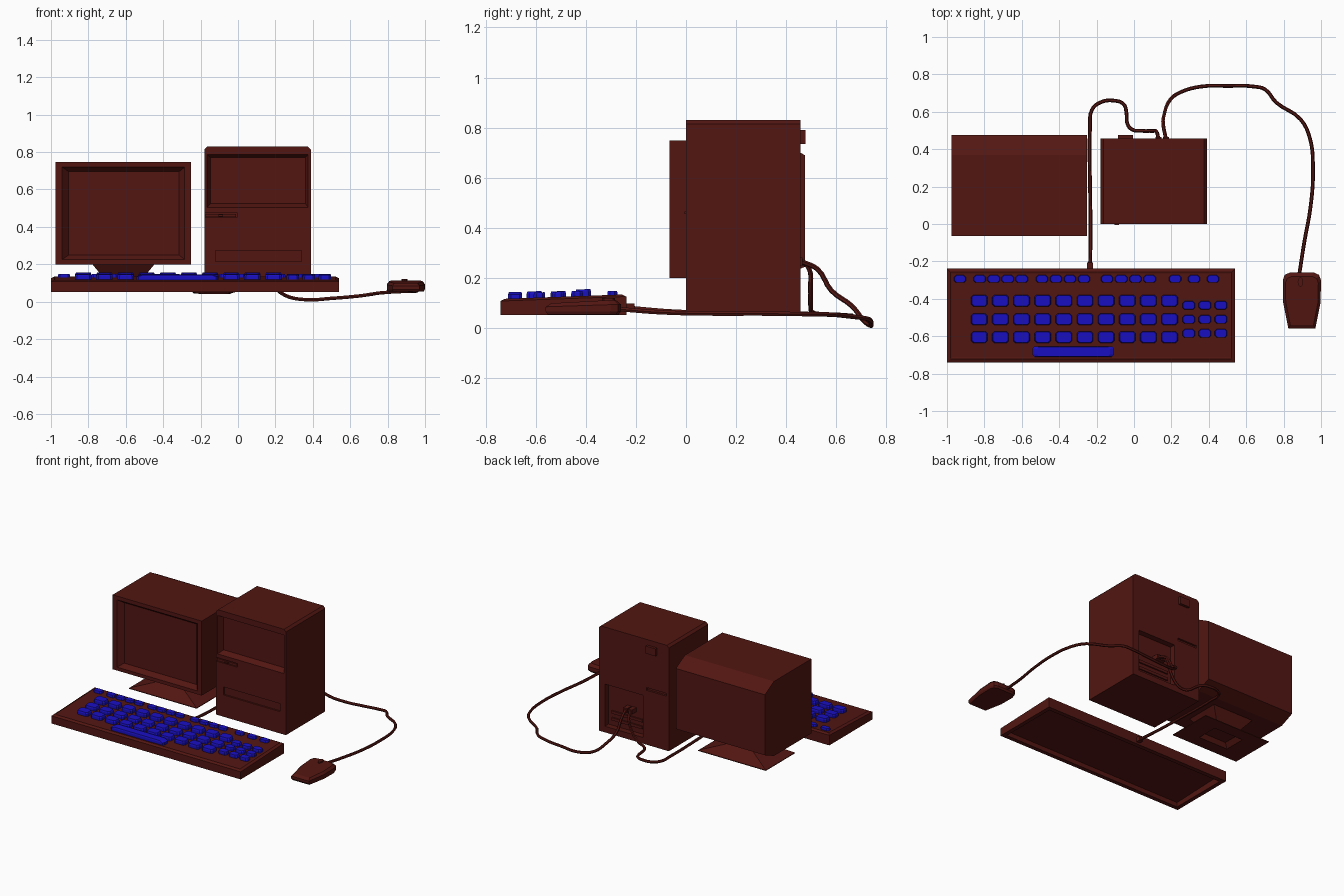
import bpy, bmesh

if "Cube" in bpy.data.objects:
    bpy.data.objects.remove(bpy.data.objects["Cube"])


def material(name, rgb):
    m = bpy.data.materials.new(name)
    m.diffuse_color = (*rgb, 1)
    m.use_nodes = True
    m.node_tree.nodes["Principled BSDF"].inputs["Base Color"].default_value = m.diffuse_color
    return m


RED = material("dark_red", (0.085, 0.008, 0.006))
BLUE = material("key_blue", (0.01, 0.005, 0.55))


def loft(name, rings, mat=RED):
    """Skin a list of equal-sized rings and cap both ends."""
    bm = bmesh.new()
    loops = [[bm.verts.new(p) for p in r] for r in rings]
    n = len(rings[0])
    for a, b in zip(loops, loops[1:]):
        for i in range(n):
            j = (i + 1) % n
            bm.faces.new((a[i], a[j], b[j], b[i]))
    bm.faces.new(loops[0][::-1])
    bm.faces.new(loops[-1])
    bmesh.ops.recalc_face_normals(bm, faces=bm.faces)
    me = bpy.data.meshes.new(name)
    bm.to_mesh(me)
    bm.free()
    me.materials.append(mat)
    ob = bpy.data.objects.new(name, me)
    bpy.context.collection.objects.link(ob)
    return ob


def flat(x0, x1, y0, y1, z0, z1=None):
    """Level rectangle, or one sloping from z0 at y0 to z1 at y1."""
    z1 = z0 if z1 is None else z1
    return [(x0, y0, z0), (x1, y0, z0), (x1, y1, z1), (x0, y1, z1)]


def upright(x0, x1, z0, z1, y):
    return [(x0, y, z0), (x1, y, z0), (x1, y, z1), (x0, y, z1)]


def box(name, x0, x1, y0, y1, z0, z1):
    return loft(name, [flat(x0, x1, y0, y1, z0), flat(x0, x1, y0, y1, z1)])


def carve(target, cutter):
    cutter.hide_render = True
    mod = target.modifiers.new("carve", 'BOOLEAN')
    mod.operation, mod.solver, mod.object = 'DIFFERENCE', 'EXACT', cutter
    bpy.context.view_layer.objects.active = target
    bpy.ops.object.modifier_apply(modifier=mod.name)
    bpy.data.objects.remove(cutter)


def cable(name, pts, r=0.01):
    cu = bpy.data.curves.new(name, 'CURVE')
    cu.dimensions = '3D'
    cu.bevel_depth, cu.bevel_resolution, cu.resolution_u = r, 1, 4
    cu.use_fill_caps = True
    sp = cu.splines.new('BEZIER')
    sp.bezier_points.add(len(pts) - 1)
    for bp, p in zip(sp.bezier_points, pts):
        bp.co = p
        bp.handle_left_type = bp.handle_right_type = 'AUTO'
    cu.materials.append(RED)
    ob = bpy.data.objects.new(name, cu)
    bpy.context.collection.objects.link(ob)
    bpy.ops.object.select_all(action='DESELECT')
    ob.select_set(True)
    bpy.context.view_layer.objects.active = ob
    bpy.ops.object.convert(target='MESH')
    bpy.ops.object.shade_smooth_by_angle()


# Monitor: sunken screen, bezel, body tapering at the back
loft("monitor", [
    upright(-.905, -.315, .25, .695, -.03),
    upright(-.94, -.285, .225, .72, -.065),
    upright(-.975, -.25, .2, .748, -.065),
    upright(-.975, -.25, .2, .748, .37),
    upright(-.975, -.25, .245, .69, .475)])


# Monitor stand: hollow foot, waist, flared neck
def stand_ring(hx, hy, z):
    return flat(-.6125 - hx, -.6125 + hx, .17 - hy, .17 + hy, z)


loft("monitor_stand", [stand_ring(.09, .06, .085), stand_ring(.12, .08, .055),
                       stand_ring(.275, .17, .055), stand_ring(.275, .17, .06),
                       stand_ring(.10, .075, .12), stand_ring(.17, .13, .205)])

# Tower case with chamfered top corners
L, R, B, T, C = -.18, .39, .055, .83, .016
section = [(L, B), (R, B), (R, T - C), (R - C, T), (L + C, T), (L, T - C)]
tower = loft("tower_case", [[(x, y, z) for x, z in section] for y in (0, .457)])
# Front bay, slot and lower panel
carve(tower, loft("bay_cutter", [upright(-.166, .376, .503, .788, -.002),
                                 upright(-.146, .360, .525, .770, .04)]))
carve(tower, box("slot_cutter", -.19, -.005, -.01, .012, .449, .476))
carve(tower, box("panel_cutter", -.12, .34, -.01, .012, .215, .274))
# Rear port recess and slot
carve(tower, box("port_cutter", .03, .34, .415, .48, .10, .41))
carve(tower, box("rear_slot_cutter", -.16, .0, .442, .48, .455, .475))
box("drive_slot_plate", -.175, -.01, .003, .02, .453, .469)
box("drive_lever", -.105, -.08, -.006, .006, .456, .466)
box("power_switch", -.085, -.005, .45, .476, .735, .79)
for x in (.13, .17):
    box("cable_plug", x - .016, x + .016, .41, .465, .25, .282)
for z in (.14, .19):
    box("port_bar", .06, .31, .41, .425, z, z + .02)

# Keyboard: hollow underneath, sloping top with a narrow rim
loft("keyboard", [
    flat(-.97, .51, -.71, -.27, .085, .10),
    flat(-.97, .51, -.71, -.27, .052),
    flat(-1, .54, -.74, -.238, .052),
    flat(-1, .54, -.74, -.238, .108, .126),
    flat(-.982, .522, -.722, -.256, .117, .134),
    flat(-.972, .512, -.712, -.266, .115, .132)])


# Keys: tapered blocks with clipped corners
def key(name, x, y, w, d, h):
    base = .110 + (y + .74) * .036

    def ring(k, z):
        a, b, c = w / 2 * k, d / 2 * k, .011
        pts = [(-a + c, -b), (a - c, -b), (a, -b + c), (a, b - c),
               (a - c, b), (-a + c, b), (-a, b - c), (-a, -b + c)]
        return [(x + p, y + q, z + q * .036) for p, q in pts]
    loft(name, [ring(1, base), ring(1, base + h * .7), ring(.9, base + h)], BLUE)


for start, step, count in ((-.93, 0, 1), (-.825, .075, 4), (-.492, .075, 4),
                           (-.144, .076, 4), (.22, .101, 3)):
    for i in range(count):
        key("function_key", start + i * step, -.294, .066, .04, .022)
for y, h in ((-.41, .033), (-.51, .029), (-.605, .032)):
    for i in range(10):
        key("letter_key", -.827 + i * .113, y, .088, .062, h)
for y in (-.435, -.51, -.585):
    for i in range(3):
        key("number_key", .293 + i * .086, y, .067, .046, .027)
key("space_bar", -.325, -.682, .435, .056, .032)

# Mouse: rounded at the cable end, narrower at the near end
half = [(.072, -.56), (.1, -.42), (.102, -.30), (.092, -.272), (.065, -.26)]
outline = [(x, y) for x, y in half] + [(-x, y) for x, y in half[::-1]]


def mouse_ring(k, z0, z1):
    """Outline scaled by k, height z0 at the near end and z1 at the cable end."""
    return [(.8975 + x * k, -.41 + (y + .41) * k,
             z0 + (z1 - z0) * (y + .56) / .3) for x, y in outline]


loft("mouse", [mouse_ring(.94, .054, .054), mouse_ring(1, .066, .066),
               mouse_ring(1, .085, .095), mouse_ring(.86, .099, .113)])
button = [(.015, 0), (.011, .018), (0, .026), (-.011, .018),
          (-.015, 0), (-.011, -.018), (0, -.026), (.011, -.018)]
loft("mouse_button", [[(.89 + x, -.31 + y, z) for x, y in button] for z in (.1, .121)])

# Cables
cable("mouse_cable", [
    (.885, -.26, .075), (.91, -.1, .063), (.945, .1, .058), (.957, .3, .058),
    (.94, .46, .056), (.89, .56, .055), (.76, .65, .047), (.70, .72, .038),
    (.64, .735, .03), (.5, .738, .018), (.36, .735, .011), (.25, .705, .035),
    (.19, .66, .09), (.16, .58, .15), (.157, .525, .235), (.17, .46, .266)])
cable("keyboard_cable", [
    (-.235, -.22, .08), (-.232, -.05, .066), (-.235, .2, .06), (-.235, .52, .056),
    (-.225, .61, .053), (-.18, .65, .05), (-.11, .66, .05), (-.055, .64, .05),
    (-.04, .59, .053), (-.035, .535, .056), (-.01, .505, .062), (.04, .498, .08),
    (.1, .497, .16), (.122, .49, .24), (.13, .46, .266)])
box("keyboard_cable_grip", -.25, -.22, -.245, -.205, .066, .098)
